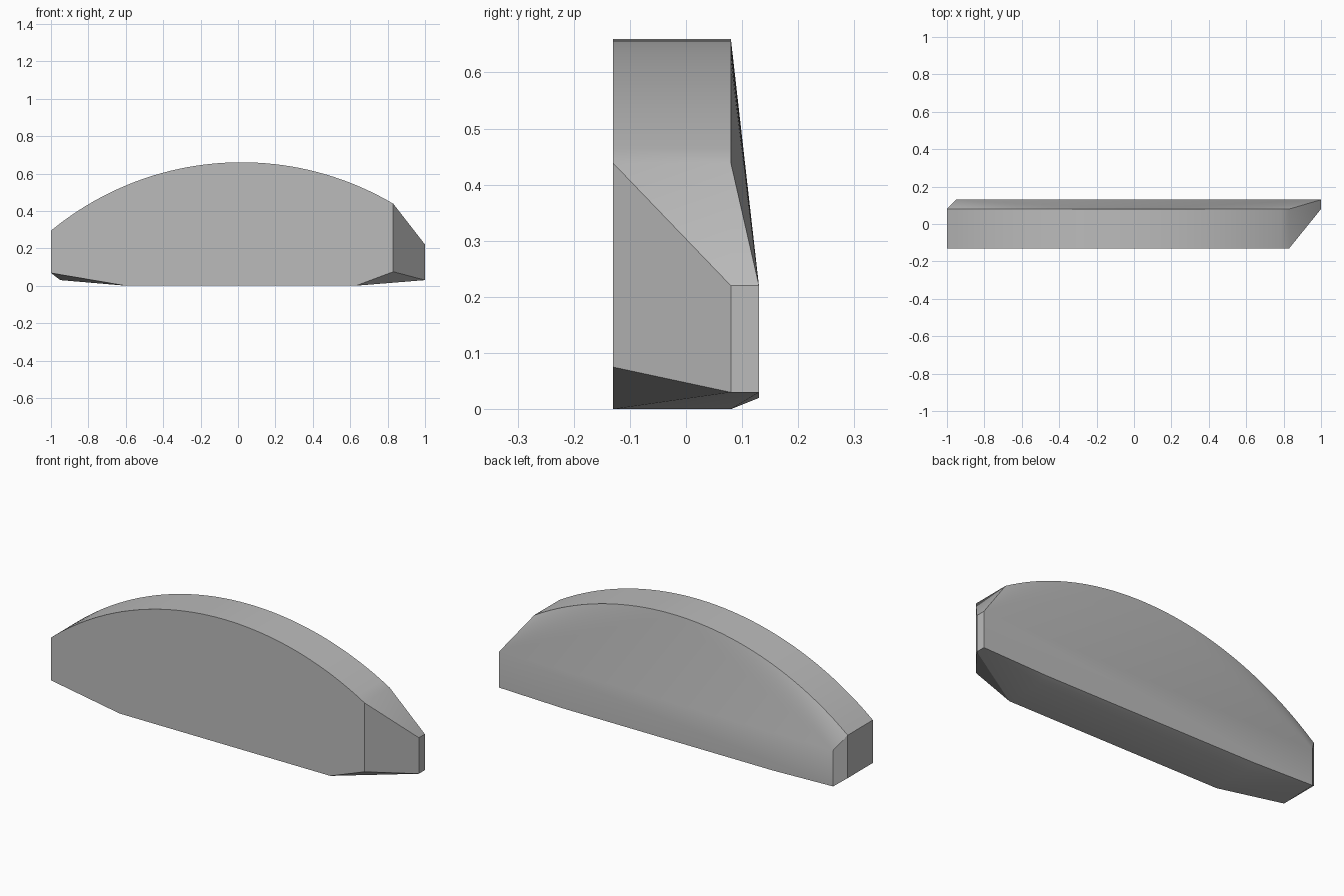
import bpy
import bmesh
import math

cube = bpy.data.objects.get("Cube")
if cube:
    bpy.data.objects.remove(cube, do_unlink=True)

FRONT, MIDDLE, BACK = -0.13, 0.08, 0.13
LEFT, CUT, RIGHT = -1.0, 0.83, 1.0
SEGMENTS = 40


def arc_height(x):
    """Height of the domed top at x."""
    return math.sqrt(1.6 ** 2 - (x - 0.018) ** 2) - 0.94


# Domed top edge, shared by the front and middle sections
dome = [(x, arc_height(x)) for x in
        (LEFT + (CUT - LEFT) * i / SEGMENTS for i in range(SEGMENTS + 1))]
base = [(0.63, 0), (-0.6, 0), (LEFT, 0.068)]

# Cross-sections in x and z, keyed by depth
sections = {
    FRONT: dome + [(CUT, 0.075)] + base,
    MIDDLE: dome + [(RIGHT, 0.22), (RIGHT, 0.03)] + base,
    BACK: [(-0.95, 0.22), (RIGHT, 0.22), (RIGHT, 0.03),
           (0.63, 0.02), (-0.6, 0.02), (-0.95, 0.03)],
}

# Solid skin stretched over the sections
bm = bmesh.new()
for y, outline in sections.items():
    for x, z in outline:
        bm.verts.new((x, y, z))
bmesh.ops.convex_hull(bm, input=bm.verts[:])
loose = [v for v in bm.verts if not v.link_faces]
bmesh.ops.delete(bm, geom=loose, context='VERTS')
bmesh.ops.dissolve_limit(bm, angle_limit=math.radians(0.1),
                         verts=bm.verts[:], edges=bm.edges[:])
bmesh.ops.recalc_face_normals(bm, faces=bm.faces[:])

mesh = bpy.data.meshes.new("domed_block")
bm.to_mesh(mesh)
bm.free()
block = bpy.data.objects.new("domed_block", mesh)
bpy.context.collection.objects.link(block)

# Plain grey finish
grey = bpy.data.materials.new("plain_grey")
grey.use_nodes = True
colour = (0.5, 0.5, 0.5, 1)
grey.diffuse_color = colour
grey.node_tree.nodes["Principled BSDF"].inputs["Base Color"].default_value = colour
mesh.materials.append(grey)

# Smooth the dome and keep the cut edges crisp
bpy.ops.object.select_all(action='DESELECT')
block.select_set(True)
bpy.context.view_layer.objects.active = block
bpy.ops.object.shade_smooth_by_angle(angle=math.radians(30))
